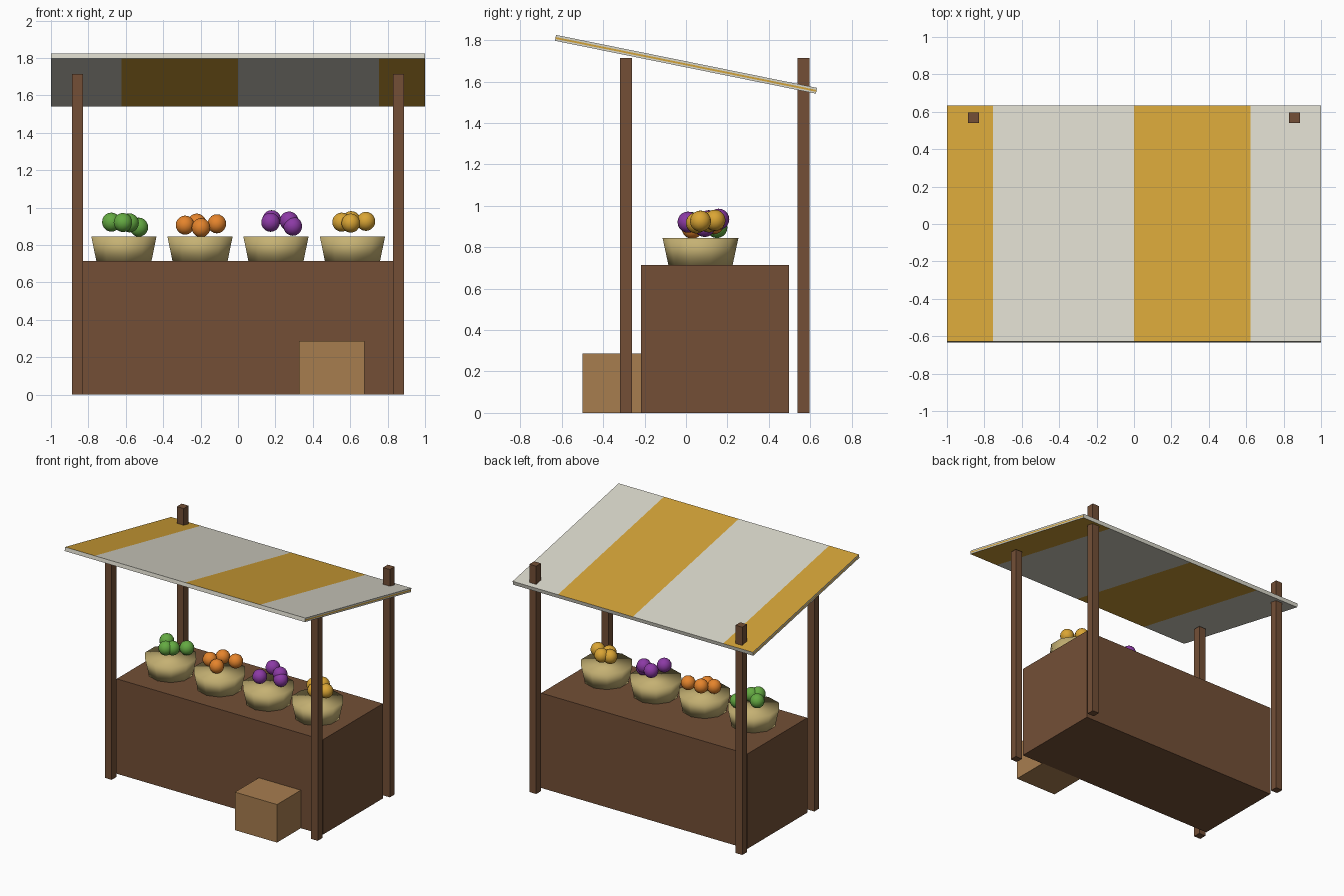
import bpy, bmesh, math
from mathutils import Matrix, Vector

if "Cube" in bpy.data.objects:
    bpy.data.objects.remove(bpy.data.objects["Cube"])


def material(name, r, g, b):
    lin = lambda c: c / 12.92 if c <= 0.04045 else ((c + 0.055) / 1.055) ** 2.4
    m = bpy.data.materials.new(name)
    m.diffuse_color = (lin(r / 255), lin(g / 255), lin(b / 255), 1)
    m.use_nodes = True
    m.node_tree.nodes["Principled BSDF"].inputs["Base Color"].default_value = m.diffuse_color
    return m


WOOD = material("dark wood", 115, 79, 54)
CRATE = material("crate wood", 167, 125, 79)
WICKER = material("wicker", 197, 177, 115)
CREAM = material("cream cloth", 217, 215, 202)
GOLD = material("golden cloth", 211, 163, 56)
GREEN = material("green fruit", 100, 170, 66)
ORANGE = material("orange fruit", 229, 132, 44)
PURPLE = material("purple fruit", 140, 58, 165)
YELLOW = material("yellow fruit", 218, 165, 52)


def finish(name, bm, mats, smooth=False):
    bmesh.ops.recalc_face_normals(bm, faces=bm.faces)
    me = bpy.data.meshes.new(name)
    for f in bm.faces:
        f.smooth = smooth
    bm.to_mesh(me)
    bm.free()
    for m in mats:
        me.materials.append(m)
    ob = bpy.data.objects.new(name, me)
    bpy.context.collection.objects.link(ob)
    return ob


def box_mesh(size):
    bm = bmesh.new()
    bmesh.ops.create_cube(bm, size=1)
    bmesh.ops.scale(bm, vec=size, verts=bm.verts)
    return bm


def box(name, centre, size, mat):
    ob = finish(name, box_mesh(size), [mat])
    ob.location = centre
    return ob


# Counter, crate and four posts
box("counter", (0, 0.14, 0.357), (1.716, 0.714, 0.714), WOOD)
box("crate", (0.5, -0.357, 0.143), (0.35, 0.286, 0.286), CRATE)
for side, x in (("left", -0.858), ("right", 0.858)):
    for end, y in (("front", -0.289), ("back", 0.568)):
        box(f"{end}_{side}_post", (x, y, 0.857), (0.057, 0.057, 1.714), WOOD)

# Sloping striped canopy: the underside carries the stripes mirrored
bm = box_mesh((2, 1.286, 0.0286))
cuts = [((x, 0, 0), (1, 0, 0)) for x in (-0.753, -0.623, 0, 0.623, 0.753)]
cuts += [((0, 0, z), (0, 0, 1)) for z in (-0.005, 0.004)]
for co, no in cuts:
    bmesh.ops.bisect_plane(bm, geom=bm.verts[:] + bm.edges[:] + bm.faces[:],
                           plane_co=co, plane_no=no)
bm.normal_update()
for f in bm.faces:
    c = f.calc_center_median()
    if abs(f.normal.z) > 0.5:
        x = c.x if f.normal.z > 0 else -c.x
        f.material_index = int(x < -0.753 or 0 < x < 0.623)
    elif abs(f.normal.x) > 0.5:
        f.material_index = int(abs(c.z) < 0.004)
canopy = finish("canopy", bm, [CREAM, GOLD])
canopy.location = (0, 0, 1.683)
canopy.rotation_euler.x = -0.2

# Ten-sided baskets, each with four fruits
stock = [
    ("green", GREEN, -0.61, [(-0.677, 0.12, 0.922), (-0.615, 0.02, 0.92),
                             (-0.58, 0.05, 0.918), (-0.53, 0.149, 0.895)]),
    ("orange", ORANGE, -0.203, [(-0.283, 0.07, 0.906), (-0.22, 0.134, 0.917),
                                (-0.198, 0.03, 0.892), (-0.113, 0.134, 0.913)]),
    ("purple", PURPLE, 0.203, [(0.18, 0.158, 0.935), (0.174, 0.01, 0.921),
                               (0.273, 0.11, 0.928), (0.293, 0.09, 0.90)]),
    ("yellow", YELLOW, 0.612, [(0.554, 0.11, 0.922), (0.605, 0.14, 0.930),
                               (0.603, 0.05, 0.917), (0.684, 0.07, 0.926)]),
]
for name, mat, x, spots in stock:
    bm = bmesh.new()
    bmesh.ops.create_cone(bm, cap_ends=True, segments=10, radius1=0.155,
                          radius2=0.183, depth=0.13)
    bmesh.ops.rotate(bm, verts=bm.verts,
                     matrix=Matrix.Rotation(
                         math.pi / 2 - math.atan2(bm.verts[:][0].co.y, bm.verts[:][0].co.x), 3, 'Z'))
    basket = finish(f"{name}_basket", bm, [WICKER], True)
    basket.location = (x, 0.07, 0.779)

    bm = bmesh.new()
    for p in spots:
        bmesh.ops.create_uvsphere(bm, u_segments=14, v_segments=10, radius=0.051,
                                  matrix=Matrix.Translation(Vector(p)))
    finish(f"{name}_fruits", bm, [mat], True)
